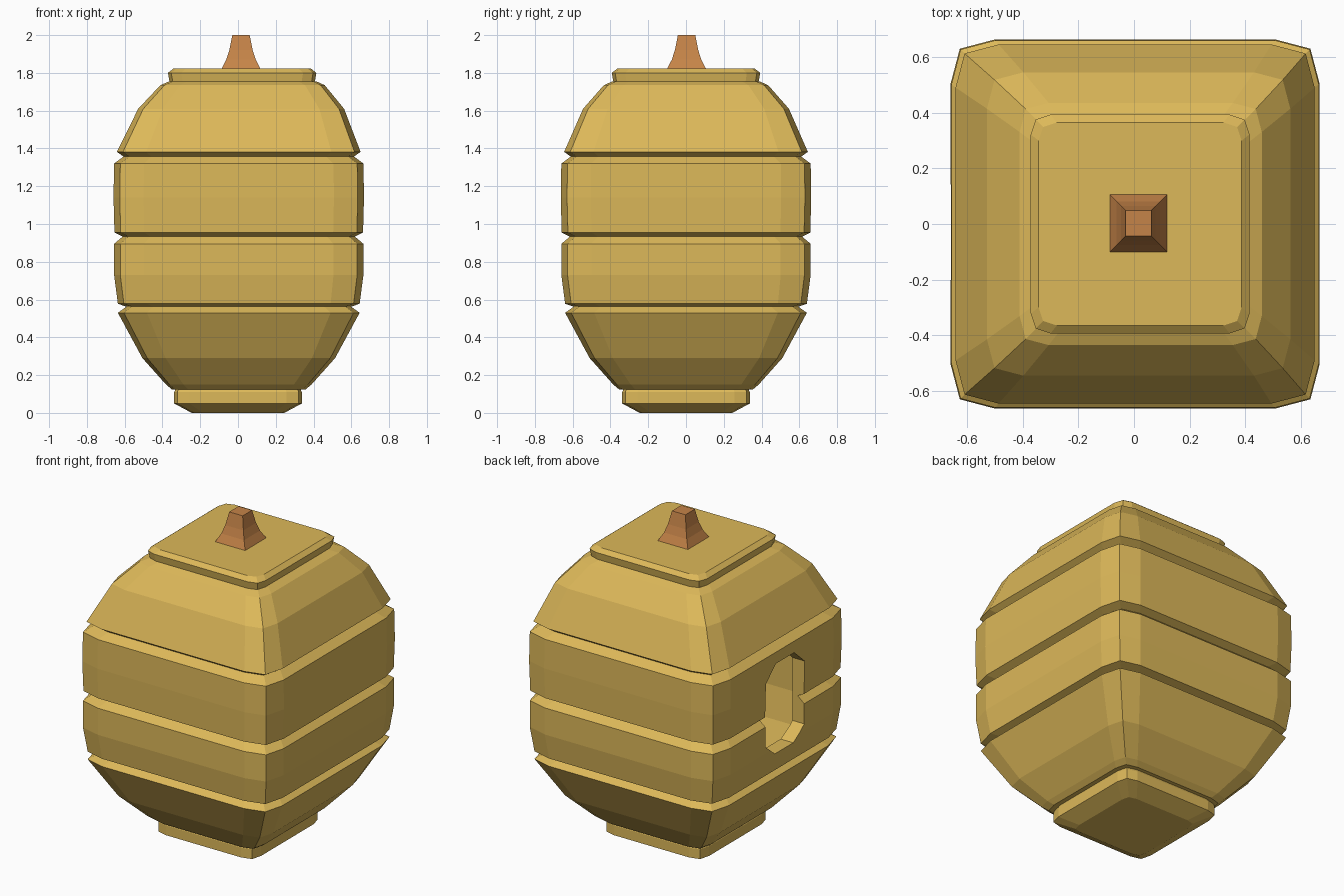
import bpy, bmesh

if "Cube" in bpy.data.objects:
    bpy.data.objects.remove(bpy.data.objects["Cube"])


def material(name, rgb):
    m = bpy.data.materials.new(name)
    m.diffuse_color = (*rgb, 1)
    m.use_nodes = True
    m.node_tree.nodes["Principled BSDF"].inputs["Base Color"].default_value = m.diffuse_color
    return m


gold = material("honey_gold", (0.72, 0.48, 0.10))
brown = material("stem_brown", (0.56, 0.23, 0.065))


def ring(h, flat, corner):
    """Rounded square outline: each corner is two chamfer segments."""
    pts = []
    for sx, sy in ((1, 1), (-1, 1), (-1, -1), (1, -1)):
        quad = [(h, flat * h), (corner * h, corner * h), (flat * h, h)]
        if sx * sy < 0:
            quad.reverse()
        pts += [(sx * x, sy * y) for x, y in quad]
    return pts


def square(h):
    return [(h, h), (-h, h), (-h, -h), (h, -h)]


def make(name, loops, mat):
    """Skin a stack of outlines (lists of 3D points) and cap both ends."""
    bm = bmesh.new()
    rows = [[bm.verts.new(p) for p in lp] for lp in loops]
    n = len(rows[0])
    for a, b in zip(rows, rows[1:]):
        for i in range(n):
            j = (i + 1) % n
            bm.faces.new((a[i], a[j], b[j], b[i]))
    bm.faces.new(rows[0][::-1])
    bm.faces.new(rows[-1])
    bmesh.ops.recalc_face_normals(bm, faces=bm.faces)
    me = bpy.data.meshes.new(name)
    bm.to_mesh(me)
    bm.free()
    me.materials.append(mat)
    ob = bpy.data.objects.new(name, me)
    bpy.context.collection.objects.link(ob)
    return ob


def stack(name, profile, mat, flat=0.76, corner=0.95, lean=None):
    """Profile of (z, half width); lean gives the x centre at each height."""
    lean = lean or (lambda z: 0.0)
    return make(name, [[(x + lean(z), y, z) for x, y in ring(h, flat, corner)]
                       for z, h in profile], mat)


# Hive body with three grooves, its top leaning slightly to one side
def body_lean(z):
    return 0.004 + max(0, z - 1.4) * 0.06


hive_body = stack("hive_body", [
    (0.125, 0.355), (0.15, 0.385), (0.29, 0.51), (0.53, 0.64),
    (0.562, 0.595), (0.578, 0.64), (0.73, 0.66), (0.895, 0.66),
    (0.933, 0.615), (0.955, 0.658), (1.14, 0.663), (1.32, 0.66),
    (1.357, 0.61), (1.382, 0.645), (1.61, 0.545), (1.735, 0.435),
    (1.755, 0.39)], gold, lean=body_lean)

# Hollow inside of the hive
cavity = stack("cavity_cutter", [
    (0.22, 0.33), (0.33, 0.44), (0.56, 0.54), (0.75, 0.575),
    (1.3, 0.575), (1.4, 0.545), (1.58, 0.46), (1.67, 0.36)], gold)

# Entrance: tall octagon through the left wall
outline = [(-0.12, 1.25), (0.06, 1.25), (0.16, 1.16), (0.16, 0.77),
           (0.06, 0.69), (-0.12, 0.69), (-0.22, 0.77), (-0.22, 1.16)]
entrance = make("entrance_cutter",
                [[(x, y, z) for y, z in outline] for x in (-0.9, -0.4)], gold)

for cutter in (cavity, entrance):
    mod = hive_body.modifiers.new(cutter.name, 'BOOLEAN')
    mod.operation = 'DIFFERENCE'
    mod.solver = 'EXACT'
    mod.object = cutter
    cutter.hide_render = True
    cutter.hide_set(True)

# Foot under the hive
stack("foot", [(0, 0.245), (0.05, 0.338), (0.11, 0.338), (0.15, 0.32)], gold)

# Lid plate with a bevelled top
stack("lid", [(1.735, 0.36), (1.755, 0.385), (1.80, 0.393), (1.822, 0.365)],
      gold, flat=0.82, corner=0.955, lean=lambda z: 0.022)

# Flared square stem
make("stem", [[(x + 0.016, y + 0.003, z) for x, y in square(h)]
              for z, h in ((1.80, 0.112), (1.82, 0.104), (1.87, 0.078),
                           (1.92, 0.062), (2.0, 0.046))], brown)
